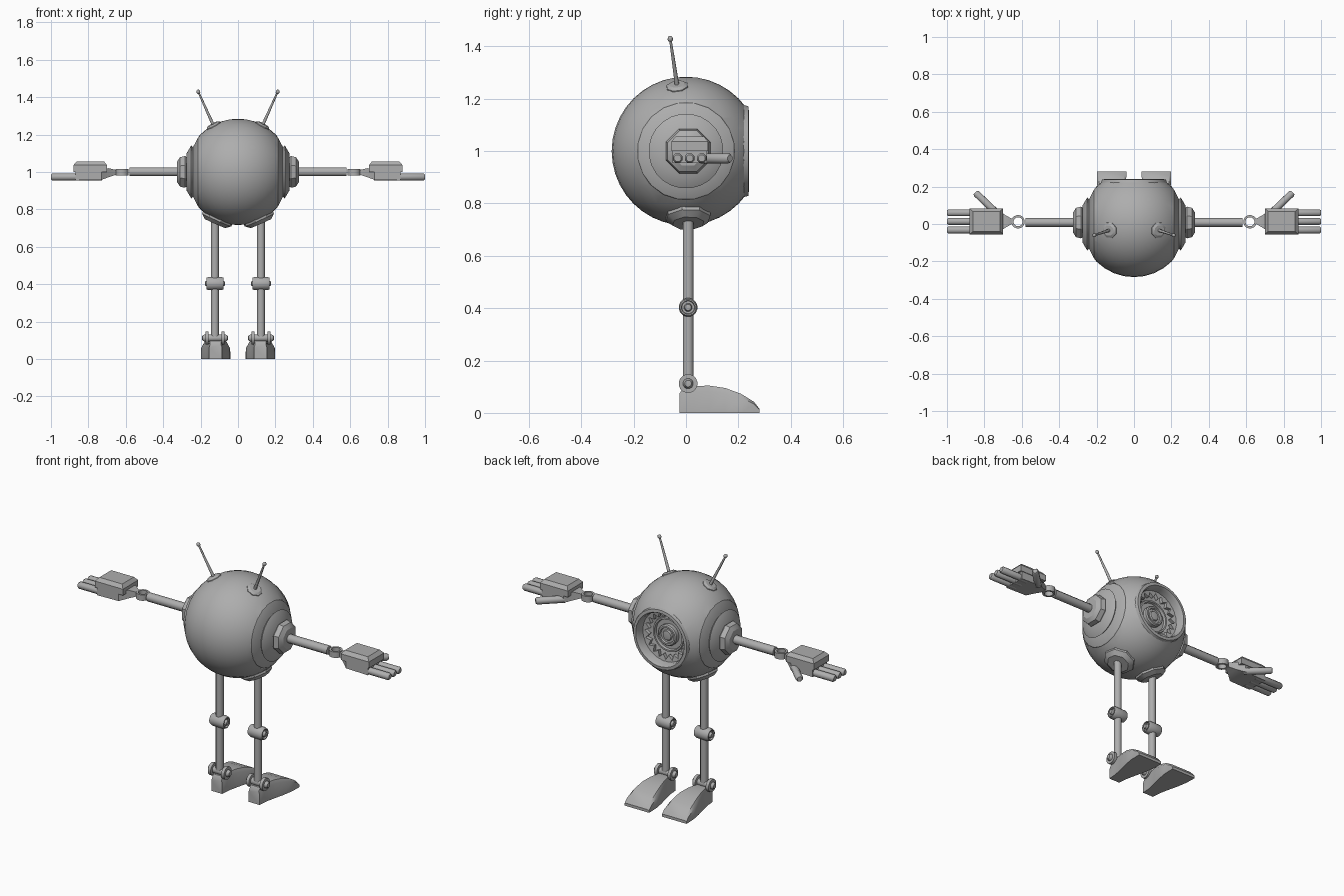
import bpy, bmesh, math
from mathutils import Vector

if "Cube" in bpy.data.objects:
    bpy.data.objects.remove(bpy.data.objects["Cube"], do_unlink=True)

grey = bpy.data.materials.new("plain_grey")
grey.use_nodes = True
GREY = (0.42, 0.42, 0.42, 1)
grey.diffuse_color = GREY
grey.node_tree.nodes["Principled BSDF"].inputs["Base Color"].default_value = GREY


def finish(name, bm, angle=30):
    bmesh.ops.remove_doubles(bm, verts=bm.verts, dist=1e-5)
    bmesh.ops.recalc_face_normals(bm, faces=bm.faces)
    mesh = bpy.data.meshes.new(name)
    bm.to_mesh(mesh)
    bm.free()
    mesh.materials.append(grey)
    ob = bpy.data.objects.new(name, mesh)
    bpy.context.scene.collection.objects.link(ob)
    bpy.ops.object.select_all(action='DESELECT')
    ob.select_set(True)
    bpy.context.view_layer.objects.active = ob
    bpy.ops.object.shade_smooth_by_angle(angle=math.radians(angle))
    return ob


def loft(name, rings, wrap=False, angle=30):
    """Skin equal-length loops; cap the ends, or join last loop to first."""
    bm = bmesh.new()
    loops = [[bm.verts.new(p) for p in ring] for ring in rings]
    n = len(loops[0])
    pairs = list(zip(loops, loops[1:]))
    if wrap:
        pairs.append((loops[-1], loops[0]))
    for a, b in pairs:
        for i in range(n):
            j = (i + 1) % n
            bm.faces.new((a[i], a[j], b[j], b[i]))
    if not wrap:
        bm.faces.new(loops[0])
        bm.faces.new(loops[-1])
    return finish(name, bm, angle)


def lathe(name, origin, axis, profile, segs=16, wrap=False, angle=30):
    """Turn (radius, distance along axis) points about an axis."""
    axis = Vector(axis).normalized()
    turn = Vector((0, 0, 1)).rotation_difference(axis)
    rings = []
    for r, h in profile:
        rings.append([Vector(origin) + turn @ Vector((
            r * math.cos(math.tau * (i + .5) / segs),
            r * math.sin(math.tau * (i + .5) / segs), h)) for i in range(segs)])
    return loft(name, rings, wrap, angle)


def rod(name, a, b, r0, r1, segs=8):
    a, b = Vector(a), Vector(b)
    return lathe(name, a, b - a, [(r0, 0), (r1, (b - a).length)], segs, angle=50)


def box_ring(x, y, hw, z0, z1):
    return [(x, y - hw, z0), (x, y + hw, z0), (x, y + hw, z1), (x, y - hw, z1)]


# Body: sphere trimmed at both sides and at the eye opening
C = Vector((0, 0, 1.0))
bm = bmesh.new()
bmesh.ops.create_uvsphere(bm, u_segments=32, v_segments=20, radius=.284)
bmesh.ops.translate(bm, verts=bm.verts, vec=C)
for co, no in (((.212, 0, 1), (1, 0, 0)), ((-.212, 0, 1), (-1, 0, 0)), ((0, .222, 1), (0, 1, 0))):
    bmesh.ops.bisect_plane(bm, geom=bm.verts[:] + bm.edges[:] + bm.faces[:],
                           plane_co=co, plane_no=no, clear_outer=True)
finish("body", bm)

# Eye: rim, stepped dish, toothed ring and lens, turned about y
lathe("eye_socket", C, (0, 1, 0), [
    (0, .12), (.15, .12), (.178, .215), (.172, .238), (.155, .24), (.147, .225),
    (.143, .165), (.10, .155), (.097, .165), (.088, .165), (.085, .15), (0, .15)], 32)
N = 20


def tooth_loop(outer, y):
    return [(r * math.cos(math.pi * i / N), y, 1 + r * math.sin(math.pi * i / N))
            for i in range(2 * N) for r in [outer if outer else (.136, .108)[i % 2]]]


loft("eye_teeth", [tooth_loop(.15, .165), tooth_loop(.15, .19),
                   tooth_loop(0, .185), tooth_loop(0, .165)], wrap=True)
lathe("eye_lens", C, (0, 1, 0), [
    (0, .14), (.06, .14), (.06, .172), (.054, .178), (.045, .178),
    (.042, .168), (.03, .168), (.026, .176), (0, .18)], 24)

for side, s in (("left", 1), ("right", -1)):
    Y = .008

    # Shoulder: sloped collar, lipped disc and octagonal hub
    lathe(side + "_shoulder_collar", C, (s, 0, 0),
          [(0, .16), (.19, .205), (.186, .214), (.135, .24), (0, .24)], 20)
    lathe(side + "_shoulder_disc", C, (s, 0, 0),
          [(0, .22), (.125, .232), (.143, .25), (.10, .275), (0, .28)], 24)
    lathe(side + "_shoulder_hub", (0, Y, 1), (s, 0, 0),
          [(0, .26), (.075, .265), (.092, .283), (.085, .31), (.06, .325), (0, .325)], 8)

    # Arm and wrist ring
    rod(side + "_arm", (s * .31, Y, 1), (s * .58, Y, 1), .025, .025)
    lathe(side + "_wrist_ring", (s * .62, .012, .998), (0, 0, 1),
          [(.024, -.017), (.036, -.017), (.036, .017), (.024, .017)], 16, wrap=True)

    # Hand: tapered palm, chamfered back plate, fingers and thumb
    loft(side + "_palm", [box_ring(s * x, .014, w, lo, hi) for x, w, lo, hi in (
        (.653, .014, .985, 1.01), (.69, .035, .972, 1.02),
        (.73, .066, .958, 1.01), (.87, .066, .955, 1.0))])
    plate = ((.70, .88, .070, 1.0), (.70, .88, .070, 1.036), (.716, .862, .054, 1.056))
    loft(side + "_hand_plate", [
        [(s * a, .014 - w, z), (s * b, .014 - w, z), (s * b, .014 + w, z), (s * a, .014 + w, z)]
        for a, b, w, z in plate])
    for i, fy in enumerate((-.032, .014, .060)):
        lathe(f"{side}_finger_{i + 1}", (s * .82, fy, .973), (s, 0, 0),
              [(.02, 0), (.02, .172), (.014, .18)], 8, angle=50)
    lathe(side + "_thumb", (s * .735, .06, .972), (.11 * s, .105, 0),
          [(.02, 0), (.02, .147), (.014, .157)], 8, angle=50)

    # Antenna: mount, tapered rod and tip
    base, tip = Vector((s * .132, -.034, 1.25)), Vector((s * .212, -.06, 1.428))
    lathe(side + "_antenna_mount", C, base - C,
          [(0, .25), (.045, .27), (.043, .284), (.03, .292), (0, .292)], 8)
    rod(side + "_antenna", base, tip, .009, .005)
    lathe(side + "_antenna_tip", tip, tip - base,
          [(0, -.012), (.009, -.007), (.011, 0), (.008, .009), (0, .013)], 8, angle=60)

    # Hip mount and leg
    X = s * .123
    lathe(side + "_hip", C, (s * .115, Y, -.26),
          [(0, .24), (.09, .258), (.088, .282), (.062, .302), (0, .302)], 8)
    rod(side + "_upper_leg", (X, Y, .75), (X, Y, .41), .022, .022)
    rod(side + "_lower_leg", (X, Y, .41), (X, Y, .12), .022, .022)

    # Knee: sleeve with end rims and a pin
    lathe(side + "_knee", (X, Y, .403), (1, 0, 0),
          [(0, -.036), (.024, -.036), (.026, -.046), (.031, -.046), (.036, -.034),
           (.036, .034), (.031, .046), (.026, .046), (.024, .036), (0, .036)], 16)
    lathe(side + "_knee_pin", (X, Y, .403), (1, 0, 0),
          [(0, -.054), (.012, -.052), (.016, -.04), (.016, .04), (.012, .052), (0, .054)], 12)

    # Ankle: two discs on a pin
    for i, d in enumerate((-.043, .043)):
        lathe(f"{side}_ankle_disc_{i + 1}", (X + d, Y, .112), (1, 0, 0),
              [(0, -.009), (.036, -.009), (.036, .009), (0, .009)], 16)
    lathe(side + "_ankle_pin", (X, Y, .112), (1, 0, 0),
          [(0, -.07), (.013, -.068), (.02, -.056), (.02, .056), (.013, .068), (0, .07)], 12)

    # Foot: narrow heel widening to a low toe
    loft(side + "_foot", [
        [(s * .12 - w, y, 0), (s * .12 + w, y, 0), (s * .12 + w, y, z * .8),
         (s * .12 + w * .85, y, z), (s * .12 - w * .85, y, z), (s * .12 - w, y, z * .8)]
        for y, w, z in ((-.024, .035, .075), (-.012, .036, .095), (.03, .039, .103),
                        (.09, .052, .104), (.15, .067, .095), (.21, .077, .073),
                        (.26, .079, .042), (.28, .079, .016))], angle=35)
